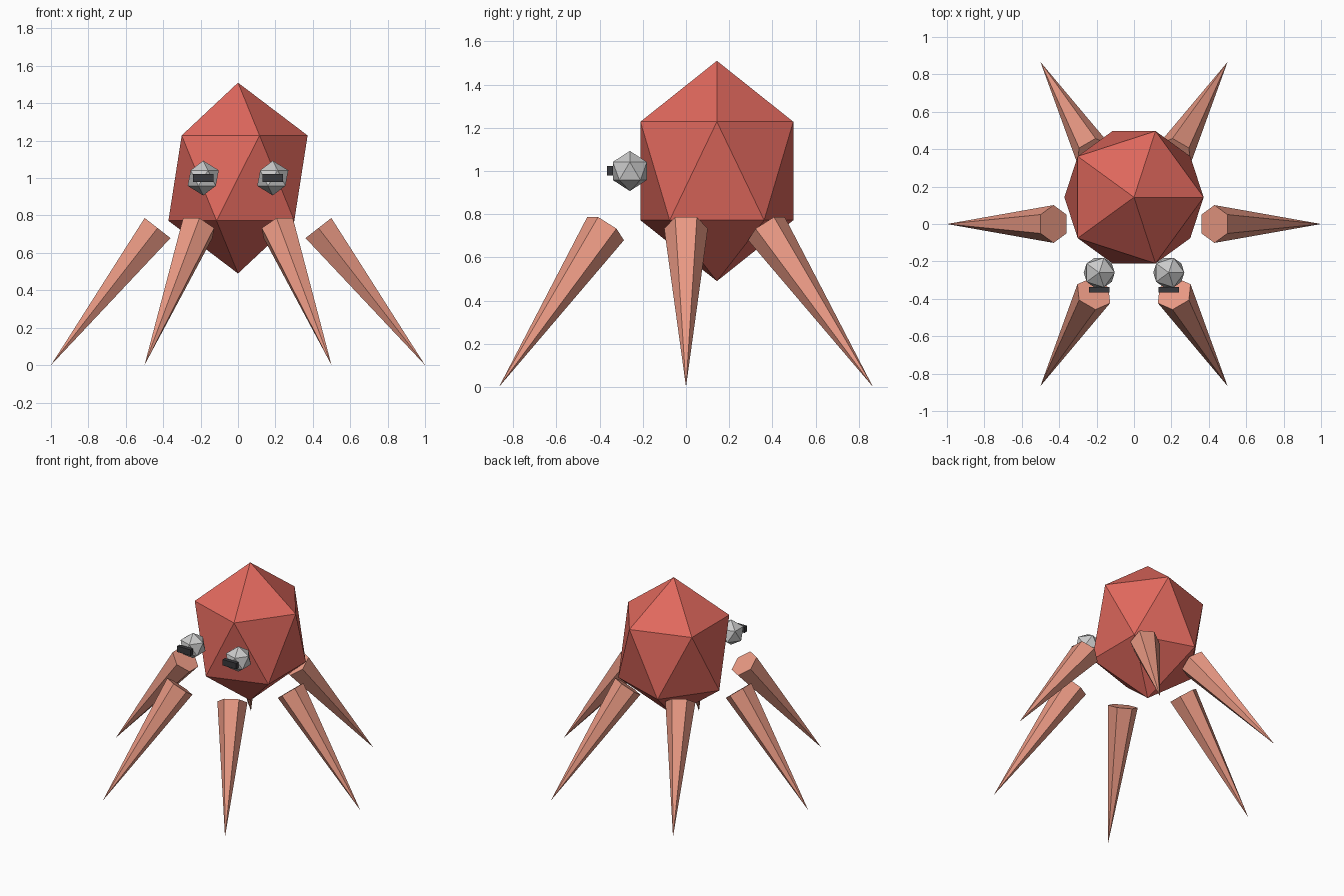
import bpy
from math import cos, sin, pi
from mathutils import Vector, Matrix

if "Cube" in bpy.data.objects:
    bpy.data.objects.remove(bpy.data.objects["Cube"])


def material(name, rgb):
    m = bpy.data.materials.new(name)
    m.diffuse_color = (*rgb, 1)
    m.use_nodes = True
    m.node_tree.nodes["Principled BSDF"].inputs["Base Color"].default_value = m.diffuse_color
    return m


RED = material("red", (0.75, 0.14, 0.11))
SALMON = material("salmon", (0.82, 0.32, 0.23))
DARK = material("dark", (0.04, 0.04, 0.045))


def finish(name, mat=None):
    ob = bpy.context.object
    ob.name = name
    if mat:
        ob.data.materials.append(mat)
    return ob


def ico(name, loc, scale, mat=None):
    bpy.ops.mesh.primitive_ico_sphere_add(subdivisions=1, radius=1, location=loc)
    ob = finish(name, mat)
    ob.scale = scale
    return ob


# Faceted egg-shaped body
ico("body", (0, 0.143, 1.0), (0.416, 0.416, 0.51), RED)

# Eyes with slit pupils
for side, x in (("left", -0.186), ("right", 0.186)):
    ico(f"{side}_eye", (x, -0.26, 1.0), (0.093,) * 3)
    bpy.ops.mesh.primitive_cube_add(size=1, location=(x, -0.352, 1.0))
    finish(f"{side}_pupil", DARK).scale = (0.11, 0.028, 0.044)

# Six hexagonal spike legs splayed radially, tips on the ground
for i in range(6):
    a = i * pi / 3
    radial = Vector((cos(a), sin(a), 0))
    tangent = Vector((-sin(a), cos(a), 0))
    base = radial * 0.43 + Vector((0, 0, 0.733))
    tip = radial
    axis = (tip - base).normalized()
    bpy.ops.mesh.primitive_cone_add(vertices=6, radius1=0.101, radius2=0,
                                    depth=(tip - base).length)
    leg = finish(f"leg_{i + 1}", SALMON)
    # cone corners lie on local y, which follows the tangent
    rot = Matrix((tangent.cross(axis), tangent, axis)).transposed()
    leg.matrix_world = Matrix.Translation((base + tip) / 2) @ rot.to_4x4()
